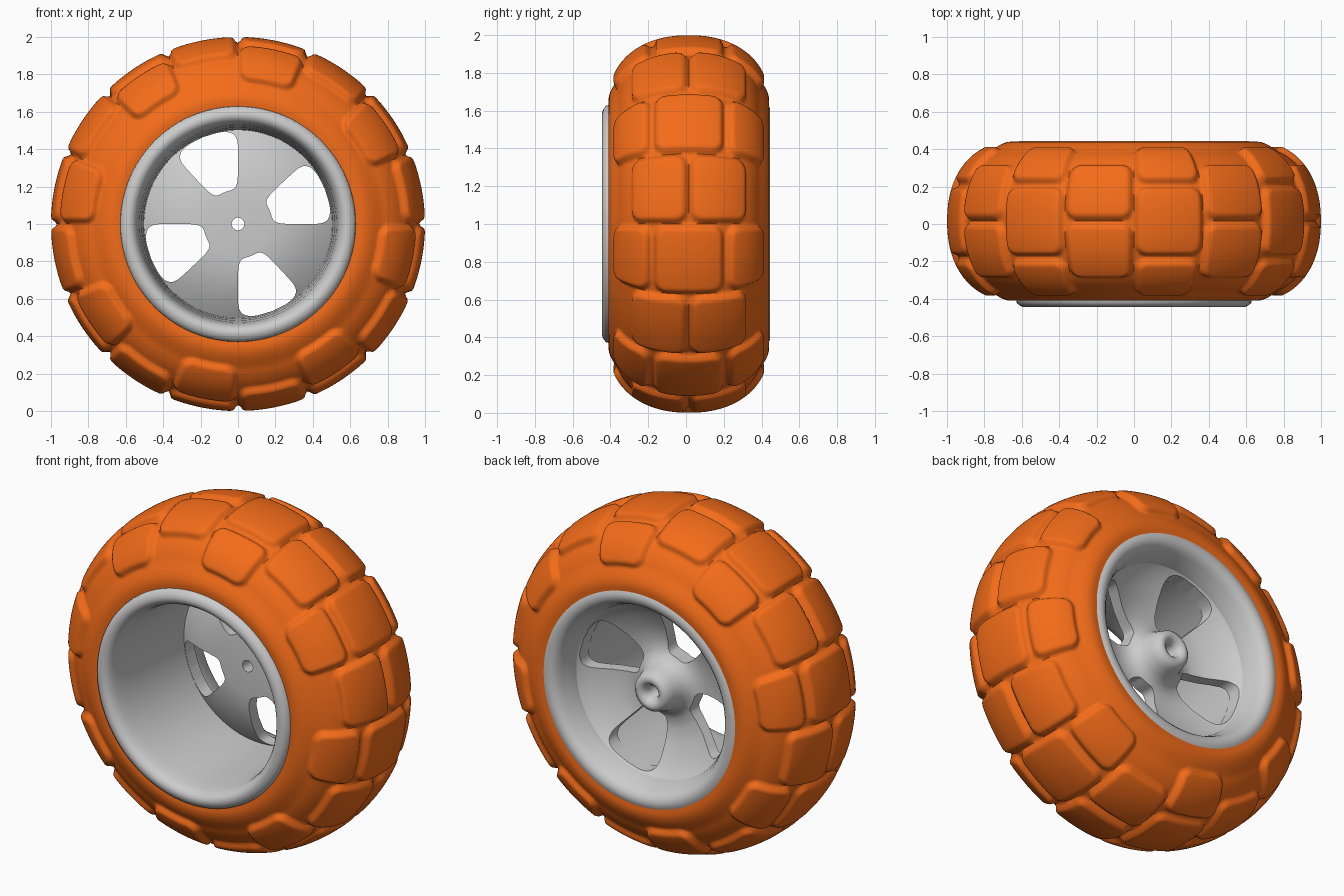
import bpy, bmesh, math

if "Cube" in bpy.data.objects:
    bpy.data.objects.remove(bpy.data.objects["Cube"])

TAU = 2 * math.pi


def make_object(name, bm):
    bmesh.ops.recalc_face_normals(bm, faces=bm.faces[:])
    mesh = bpy.data.meshes.new(name)
    bm.to_mesh(mesh)
    bm.free()
    ob = bpy.data.objects.new(name, mesh)
    bpy.context.collection.objects.link(ob)
    return ob


def smooth(ob, angle):
    bpy.ops.object.select_all(action='DESELECT')
    ob.select_set(True)
    bpy.context.view_layer.objects.active = ob
    bpy.ops.object.shade_smooth_by_angle(angle=math.radians(angle))


def wheel_point(r, a, y):
    return (r * math.cos(a), y, 1 + r * math.sin(a))


def lathe(name, profile_at, steps):
    """Spin a closed (r, y) profile, which may vary with the angle, round the axle."""
    bm = bmesh.new()
    rings = []
    for i in range(steps):
        a = TAU * i / steps
        rings.append([bm.verts.new(wheel_point(r, a, y)) for r, y in profile_at(a)])
    n = len(rings[0])
    for i in range(steps):
        p, q = rings[i], rings[(i + 1) % steps]
        for j in range(n):
            k = (j + 1) % n
            bm.faces.new((p[j], q[j], q[k], p[k]))
    return make_object(name, bm)


def step(e0, e1, x):
    t = min(1, max(0, (x - e0) / (e1 - e0)))
    return t * t * (3 - 2 * t)


# Tyre cross-section: rounded half oval with arc length and outward normal
N = 100
section = []
for j in range(N + 1):
    t = math.pi * (j / N - 0.5)
    r = 0.65 + 0.35 * max(0, math.cos(t)) ** (2 / 2.2)
    y = 0.015 + 0.425 * math.copysign(abs(math.sin(t)) ** (2 / 2.2), t)
    section.append((r, y))
arc = [0]
for p, q in zip(section, section[1:]):
    arc.append(arc[-1] + math.dist(p, q))
half = arc[-1] / 2
normals = []
for j in range(N + 1):
    p, q = section[max(0, j - 1)], section[min(N, j + 1)]
    d = math.dist(p, q)
    normals.append(((q[1] - p[1]) / d, -(q[0] - p[0]) / d))

# Tread blocks as (start, end) across the tyre, in alternating columns
COLUMNS = 16
PITCH = TAU / COLUMNS
BLOCKS = [[(-0.335, -0.012), (0.012, 0.335)],
          [(-0.50, -0.222), (-0.19, 0.19), (0.222, 0.50)]]


def block_distance(u, v, lo, hi, half_u):
    c = 0.06
    dx = abs(u) - half_u + c
    dy = abs(v - (lo + hi) / 2) - (hi - lo) / 2 + c
    return math.hypot(max(dx, 0), max(dy, 0)) + min(max(dx, dy), 0) - c


def tyre_profile(a):
    k = int(a / PITCH)
    local = a - (k + 0.5) * PITCH
    out = [(0.585, -0.40)]
    for (r, y), s, (nr, ny) in zip(section, arc, normals):
        d = min(block_distance(local * r, s - half, lo, hi, r * PITCH / 2 - 0.012)
                for lo, hi in BLOCKS[k % 2])
        sink = 0.032 * step(-0.022, 0.014, d) * step(0.66, 0.80, r)
        out.append((r - nr * sink, y - ny * sink))
    out.append((0.585, 0.43))
    return out


tyre = lathe("tyre", tyre_profile, 480)
smooth(tyre, 60)
orange = bpy.data.materials.new("orange_rubber")
orange.diffuse_color = (0.9, 0.15, 0.01, 1)
orange.use_nodes = True
orange.node_tree.nodes["Principled BSDF"].inputs["Base Color"].default_value = orange.diffuse_color
tyre.data.materials.append(orange)

# Rim: barrel with rounded front and back lips
rim_profile = [(0.60, -0.39), (0.630, -0.405), (0.627, -0.422), (0.61, -0.437), (0.59, -0.445),
               (0.572, -0.443), (0.556, -0.433), (0.543, -0.415), (0.534, -0.385), (0.526, -0.33),
               (0.515, -0.18), (0.507, 0.02), (0.502, 0.20), (0.503, 0.28), (0.512, 0.33),
               (0.526, 0.365), (0.537, 0.395), (0.550, 0.420), (0.568, 0.437), (0.59, 0.445),
               (0.612, 0.444), (0.630, 0.435), (0.60, 0.40), (0.56, 0.30), (0.56, -0.30)]
rim = lathe("rim", lambda a: rim_profile, 128)
smooth(rim, 50)

# Spoke dish with hub boss, shallow cone opening towards the back
dish_profile = [(0.034, 0.09), (0.17, 0.092), (0.25, 0.10), (0.34, 0.125), (0.43, 0.165),
                (0.50, 0.21), (0.53, 0.23), (0.53, 0.33), (0.505, 0.30), (0.47, 0.265),
                (0.42, 0.235), (0.34, 0.195), (0.26, 0.172), (0.20, 0.175), (0.16, 0.195),
                (0.135, 0.235), (0.12, 0.285), (0.108, 0.322), (0.09, 0.338), (0.07, 0.34),
                (0.052, 0.328), (0.034, 0.30)]
spokes = lathe("spokes", lambda a: dish_profile, 128)

# Four rounded window cutters between the spokes
bm = bmesh.new()
M = 64
for w in range(4):
    mid = math.radians(111.5 + 90 * w)
    front, back = [], []
    for i in range(M):
        t = TAU * i / M
        cu, cv = math.cos(t), math.sin(t)
        a = mid + math.radians(21.5) * math.copysign(abs(cu) ** 0.4, cu)
        r = 0.342 + 0.158 * math.copysign(abs(cv) ** 0.4, cv)
        front.append(bm.verts.new(wheel_point(r, a, -0.1)))
        back.append(bm.verts.new(wheel_point(r, a, 0.5)))
    bm.faces.new(front)
    bm.faces.new(back[::-1])
    for i in range(M):
        k = (i + 1) % M
        bm.faces.new((front[i], back[i], back[k], front[k]))
cutter = make_object("window_cutter", bm)
cutter.hide_render = True

cut = spokes.modifiers.new("windows", 'BOOLEAN')
cut.operation = 'DIFFERENCE'
cut.solver = 'EXACT'
cut.object = cutter
bpy.context.view_layer.objects.active = spokes
bpy.ops.object.modifier_apply(modifier=cut.name)
bpy.data.objects.remove(cutter)
smooth(spokes, 40)
